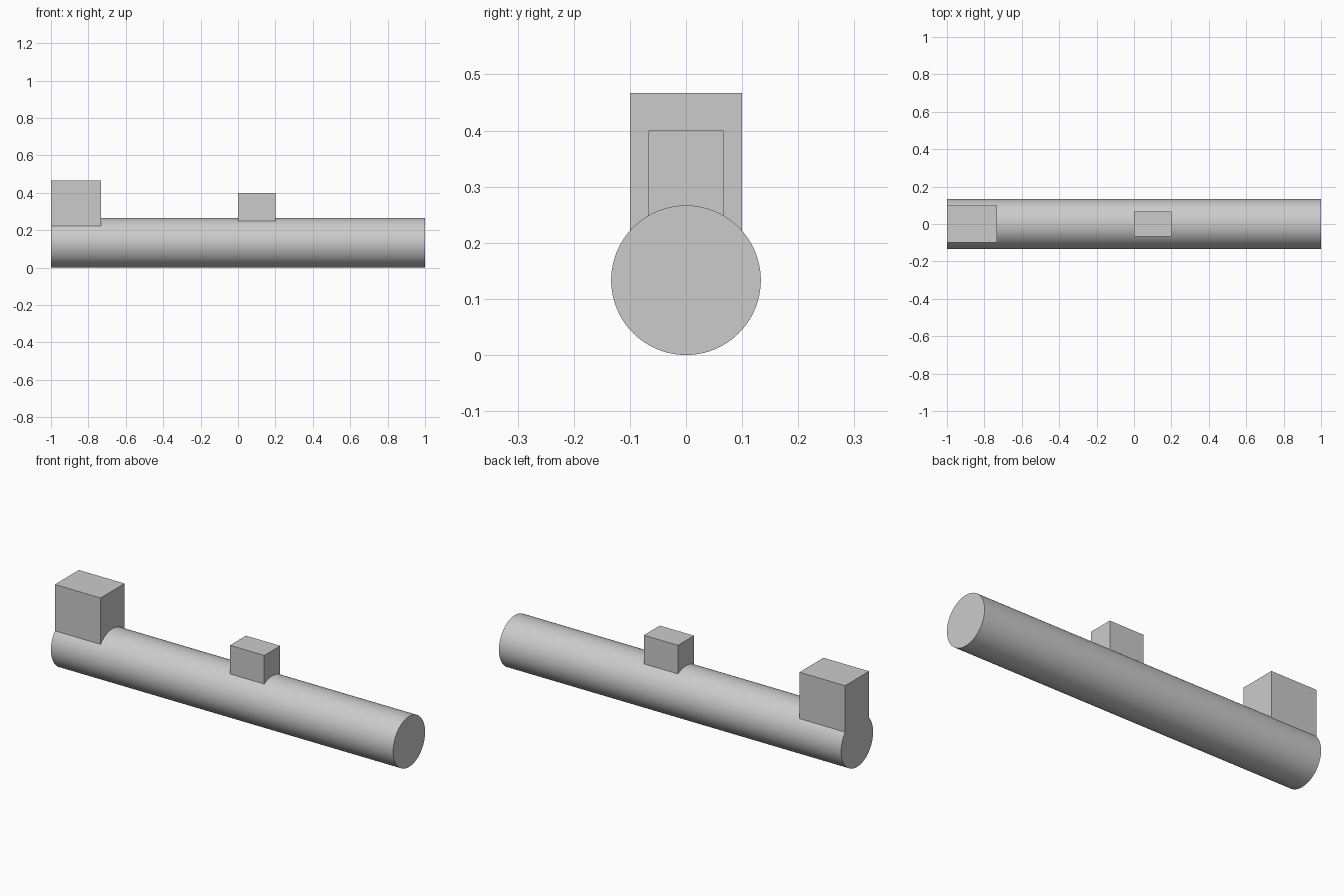
import bpy
import math

if "Cube" in bpy.data.objects:
    bpy.data.objects.remove(bpy.data.objects["Cube"])

R = 2 / 15  # tube radius

grey = bpy.data.materials.new("light_grey")
grey.diffuse_color = (0.6, 0.6, 0.6, 1)
grey.use_nodes = True
grey.node_tree.nodes["Principled BSDF"].inputs["Base Color"].default_value = grey.diffuse_color


def block(name, x0, x1, half_y, z0, z1):
    """Box given by its extents, used to extend the bar."""
    bpy.ops.mesh.primitive_cube_add(size=1, location=((x0 + x1) / 2, 0, (z0 + z1) / 2))
    ob = bpy.context.object
    ob.name = name
    ob.scale = (x1 - x0, 2 * half_y, z1 - z0)
    bpy.ops.object.transform_apply(location=True, rotation=True, scale=True)
    ob.data.materials.append(grey)
    return ob


# Round bar lying along x
bpy.ops.mesh.primitive_cylinder_add(vertices=128, radius=R, depth=2,
                                    location=(0, 0, R), rotation=(0, math.pi / 2, 0))
bar = bpy.context.object
bar.name = "round_bar"
bpy.ops.object.transform_apply(location=True, rotation=True, scale=True)
bar.data.materials.append(grey)

# Large end block (flush with the bar end) and small middle block
blocks = [block("end_block", -1, -1 + 2 * R, 0.1, R, 0.4667),
          block("middle_block", 0, 0.2, R / 2, R, 0.4)]

# Fuse the blocks into the bar
bpy.ops.object.select_all(action='DESELECT')
bar.select_set(True)
bpy.context.view_layer.objects.active = bar
for b in blocks:
    mod = bar.modifiers.new("fuse_" + b.name, 'BOOLEAN')
    mod.operation = 'UNION'
    mod.solver = 'EXACT'
    mod.object = b
    bpy.ops.object.modifier_apply(modifier=mod.name)
    bpy.data.objects.remove(b)

# Smooth tube, crisp block and cap edges
bpy.ops.object.shade_smooth_by_angle(angle=math.radians(20))
